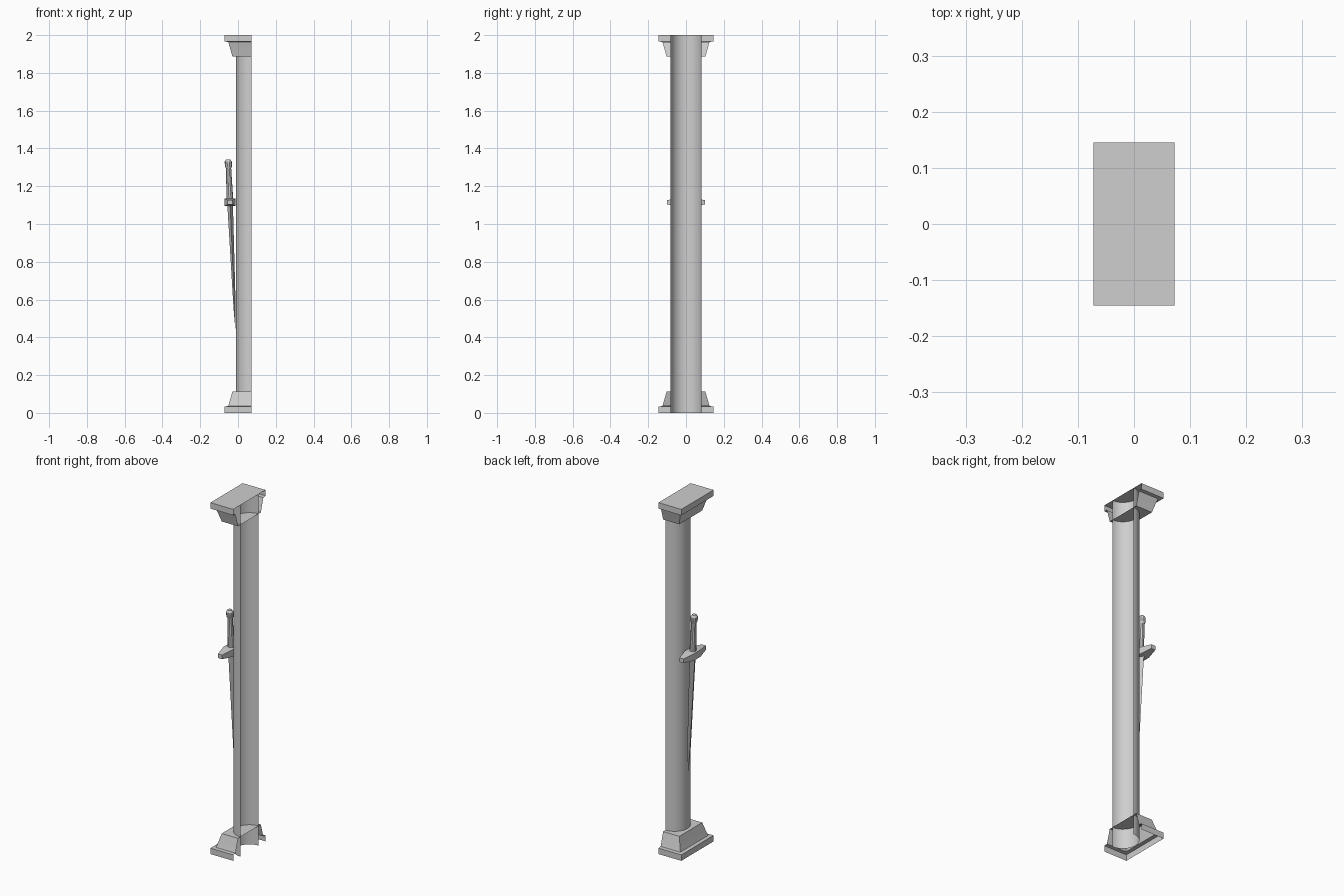
import bpy, bmesh, math
from mathutils import Vector

cube = bpy.data.objects.get("Cube")
if cube:
    bpy.data.objects.remove(cube, do_unlink=True)

stone = bpy.data.materials.new("grey stone")
stone.use_nodes = True
COLOUR = (0.62, 0.62, 0.62, 1)
stone.diffuse_color = COLOUR
stone.node_tree.nodes["Principled BSDF"].inputs["Base Color"].default_value = COLOUR

BACK = 0.072     # x of the open cut plane
HALF_Y = 0.145


def loft(name, rings, closed=True, cap_first=False, cap_last=False, smooth=30):
    """Skin a list of equal point rings into one object."""
    bm = bmesh.new()
    rows = [[bm.verts.new(p) for p in ring] for ring in rings]
    n = len(rows[0])
    for low, high in zip(rows, rows[1:]):
        for i in range(n if closed else n - 1):
            j = (i + 1) % n
            bm.faces.new((low[i], low[j], high[j], high[i]))
    if cap_first:
        bm.faces.new(rows[0][::-1])
    if cap_last:
        bm.faces.new(rows[-1])
    if closed:
        bmesh.ops.recalc_face_normals(bm, faces=bm.faces)
    mesh = bpy.data.meshes.new(name)
    bm.to_mesh(mesh)
    bm.free()
    mesh.materials.append(stone)
    obj = bpy.data.objects.new(name, mesh)
    bpy.context.collection.objects.link(obj)
    bpy.ops.object.select_all(action='DESELECT')
    obj.select_set(True)
    bpy.context.view_layer.objects.active = obj
    bpy.ops.object.shade_smooth_by_angle(angle=math.radians(smooth))
    return obj


# Half-round shaft, open towards the cut plane
RADIUS = 0.082
arc = [math.pi * (0.5 + i / 20) for i in range(21)]
loft("column_shaft", [[(BACK + RADIUS * math.cos(a), RADIUS * math.sin(a), z)
                       for a in arc] for z in (0, 2)], closed=False)


# Three-sided hollow mouldings: (inset, distance from the column end)
moulding = [(0, 0), (0, 0.034), (0.02, 0.036), (0.026, 0.055),
            (0.033, 0.08), (0.042, 0.112)]


def wall(inset, z):
    x, y = -BACK + inset, HALF_Y - inset
    return [(BACK, y, z), (x, y, z), (x, -y, z), (BACK, -y, z)]


loft("base", [wall(i, d) for i, d in moulding], closed=False, cap_last=True)
loft("capital", [wall(i, 2 - d) for i, d in reversed(moulding)],
     closed=False, cap_first=True, cap_last=True)

# Sword leaning against the shaft
TIP, TOP = Vector((-0.013, 0, 0.44)), Vector((-0.052, 0, 1.34))


def axis_x(z):
    return TIP.lerp(TOP, (z - TIP.z) / (TOP.z - TIP.z)).x


def oval(z, rx, ry, sides):
    turn = [2 * math.pi * i / sides for i in range(sides)]
    return [(axis_x(z) + rx * math.cos(a), ry * math.sin(a), z) for a in turn]


# Diamond-section blade tapering to a point
loft("sword_blade", [oval(0.44, 0.001, 0.002, 4), oval(0.56, 0.006, 0.016, 4),
                     oval(1.11, 0.015, 0.028, 4)],
     cap_first=True, cap_last=True, smooth=15)

# Grip and flared pommel
loft("sword_grip", [oval(z, r, r, 10) for z, r in
                    ((1.12, 0.018), (1.2, 0.016), (1.3, 0.014))],
     cap_first=True, cap_last=True)
loft("sword_pommel", [oval(z, r, r, 10) for z, r in
                      ((1.295, 0.014), (1.305, 0.019), (1.33, 0.019), (1.341, 0.012))],
     cap_first=True, cap_last=True)

# Crossguard, thick at the centre and narrow at both ends
GUARD_Z = 1.115
gx = axis_x(GUARD_Z)
guard = []
for y, w, h in ((-0.1, 0.013, 0.012), (-0.03, 0.029, 0.02),
                (0.03, 0.029, 0.02), (0.1, 0.013, 0.012)):
    guard.append([(gx + sx * w, y, GUARD_Z + sz * h)
                  for sx, sz in ((-1, -1), (1, -1), (1, 1), (-1, 1))])
loft("sword_guard", guard, cap_first=True, cap_last=True, smooth=5)
